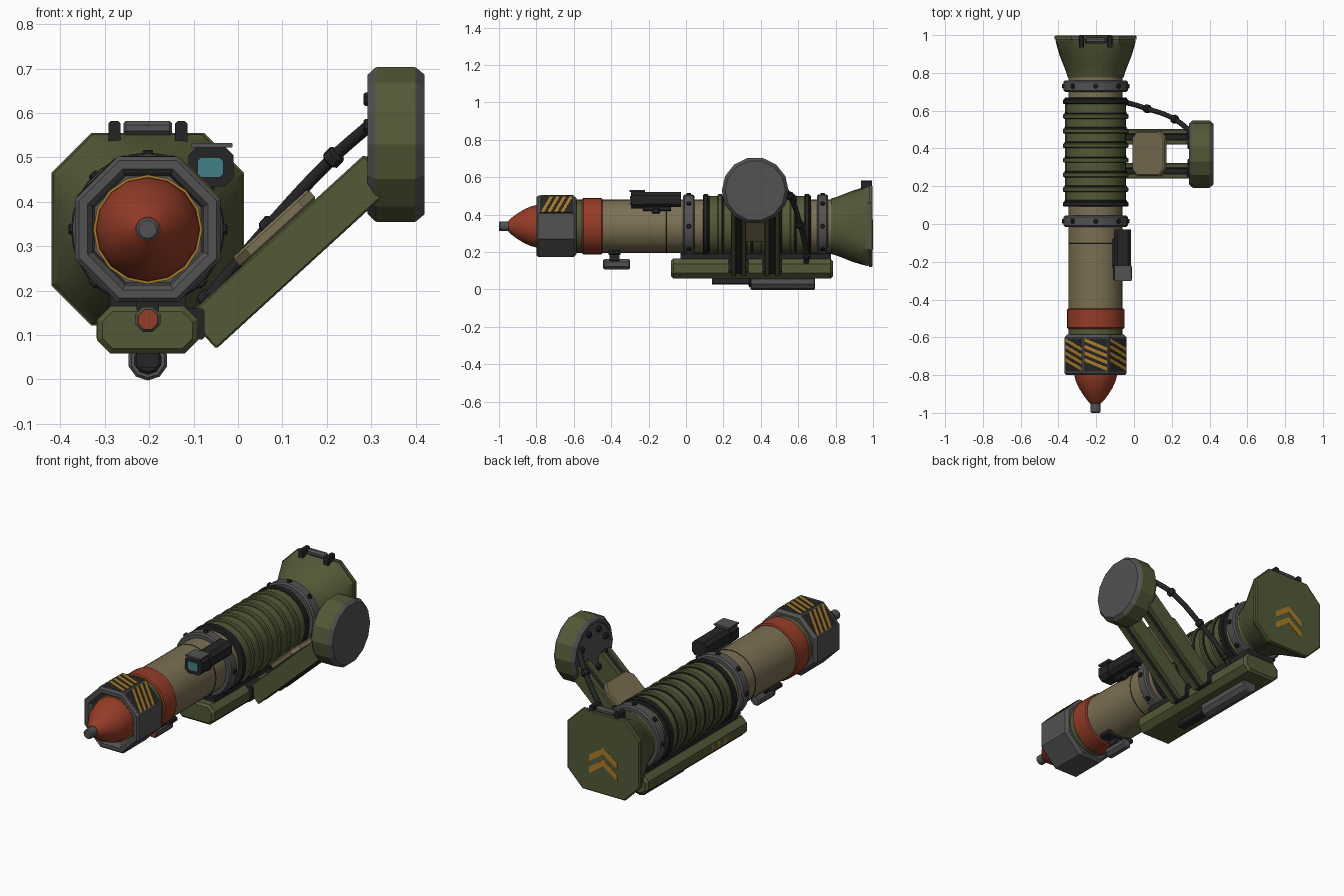
import bpy, bmesh, math
from mathutils import Vector as V

if "Cube" in bpy.data.objects:
    bpy.data.objects.remove(bpy.data.objects["Cube"])

CX, CZ = -0.203, 0.338
TUBE = (CX, 0, CZ)
Y = (0, 1, 0)


def mat(name, r, g, b):
    m = bpy.data.materials.new(name)
    m.diffuse_color = (r, g, b, 1)
    m.use_nodes = True
    m.node_tree.nodes["Principled BSDF"].inputs["Base Color"].default_value = m.diffuse_color
    return m


OLIVE = mat("olive", .085, .1, .038)
TAN = mat("tan", .2, .16, .088)
RED = mat("red", .3, .045, .02)
DARK = mat("dark", .017, .018, .017)
GREY = mat("grey", .085, .085, .085)
GOLD = mat("mustard", .4, .2, .02)
TEAL = mat("teal", .05, .22, .24)


def finish(name, bm, m, smooth=False, bevel=0):
    bmesh.ops.remove_doubles(bm, verts=bm.verts, dist=1e-5)
    bmesh.ops.recalc_face_normals(bm, faces=bm.faces)
    me = bpy.data.meshes.new(name)
    bm.to_mesh(me)
    bm.free()
    me.materials.append(m)
    if smooth:
        me.polygons.foreach_set("use_smooth", [True] * len(me.polygons))
        me.set_sharp_from_angle(angle=math.radians(32))
    ob = bpy.data.objects.new(name, me)
    bpy.context.collection.objects.link(ob)
    if bevel:
        b = ob.modifiers.new("bevel", "BEVEL")
        b.width, b.segments, b.angle_limit = bevel, 1, math.radians(50)
    return ob


def skin(name, rings, m, smooth):
    bm = bmesh.new()
    vs = [[bm.verts.new(p) for p in r] for r in rings]
    n = len(vs[0])
    for a, b in zip(vs, vs[1:]):
        for i in range(n):
            bm.faces.new((a[i], a[(i + 1) % n], b[(i + 1) % n], b[i]))
    for r, src in ((vs[0], rings[0]), (vs[-1], rings[-1])):
        if (src[0] - src[1]).length > 1e-4:
            bm.faces.new(r)
    return finish(name, bm, m, smooth)


def lathe(name, prof, m, n=28, origin=TUBE, axis=Y):
    """Revolve (distance, radius) pairs; octagon radii are across flats."""
    q = V((0, 0, 1)).rotation_difference(V(axis))
    k, ph = (1 / math.cos(math.pi / n), math.pi / n) if n < 16 else (1, 0)
    rings = []
    for t, r in prof:
        rings.append([V(origin) + q @ V((k * r * math.cos(ph + i * math.tau / n),
                      k * r * math.sin(ph + i * math.tau / n), t)) for i in range(n)])
    return skin(name, rings, m, n >= 16)


def band(name, y0, y1, r, m, c=.006, **kw):
    return lathe(name, [(y0, r - c), (y0 + c, r), (y1 - c, r), (y1, r - c)], m, **kw)


def prism(name, pts, vec, m, bevel=0):
    bm = bmesh.new()
    f = bm.faces.new([bm.verts.new(p) for p in pts])
    ex = bmesh.ops.extrude_face_region(bm, geom=[f])["geom"]
    bmesh.ops.translate(bm, vec=vec, verts=[g for g in ex if isinstance(g, bmesh.types.BMVert)])
    if len(bm.faces) == len(pts) + 1:
        bm.faces.new([v for v in bm.verts if v.co in [V(p) for p in pts]])
    return finish(name, bm, m, bevel=bevel)


def chamfered(x0, x1, z0, z1, c):
    return [(x0 + c, z0), (x1 - c, z0), (x1, z0 + c), (x1, z1 - c),
            (x1 - c, z1), (x0 + c, z1), (x0, z1 - c), (x0, z0 + c)]


def block(name, x0, x1, y0, y1, z0, z1, m, c=.006, bevel=0):
    return prism(name, [(x, y0, z) for x, z in chamfered(x0, x1, z0, z1, c)], (0, y1 - y0, 0), m, bevel)


# Launch tube and warhead
lathe("nose_cone", [(-.95, .028), (-.935, .043), (-.91, .062), (-.87, .088), (-.83, .106),
                    (-.79, .116), (-.74, .12), (-.68, .12)], RED, n=16)
band("nose_tip", -1, -.94, .026, GREY, n=16)
lathe("nose_seal", [(-.775, .117), (-.775, .123), (-.76, .123), (-.76, .117)], GOLD, n=16)
lathe("muzzle_collar", [(-.7, .12), (-.785, .125), (-.8, .136), (-.8, .155), (-.79, .164),
                        (-.6, .164), (-.585, .15), (-.585, .13)], GREY, n=8)
band("muzzle_neck", -.6, -.54, .143, OLIVE)
band("red_band", -.555, -.447, .152, RED)
lathe("launch_tube", [(-.46, .143), (.8, .143)], TAN)
lathe("tube_seam", [(-.106, .1435), (-.105, .1445), (-.102, .1445), (-.101, .1435)], DARK)
band("ribbed_sleeve", .095, .66, .161, OLIVE)
for i in range(8):
    y = .105 + i * .0775
    band("sleeve_rib", y - .013, y + .013, .173, DARK if i in (0, 7) else OLIVE, c=.005)
    band("rib_groove", y + .013, y + .021, .165, DARK, c=.002)

# Clamp rings with bolts
for y in (.015, .73):
    band("clamp_ring", y - .03, y + .03, .17, GREY, c=.008)
    for i in range(8):
        a = i * math.pi / 4
        band("clamp_bolt", .16, .179, .012, DARK, c=.003, n=8, origin=(CX, y, CZ),
             axis=(math.cos(a), 0, math.sin(a)))

# Hazard panels on the three upper collar faces
for deg in (45, 90, 135):
    a = math.radians(deg)
    nrm, tan = V((math.cos(a), 0, math.sin(a))), V((-math.sin(a), 0, math.cos(a)))

    def at(y, s, h):
        return V((CX, y, CZ)) + nrm * h + tan * s
    prism("hazard_panel", [at(-.78, -.062, .163), at(-.605, -.062, .163),
                           at(-.605, .062, .163), at(-.78, .062, .163)], nrm * .002, DARK)
    for i in range(4):
        y = -.777 + i * .035
        prism("hazard_stripe", [at(y, -.06, .1645), at(y + .018, -.06, .1645),
                                at(y + .068, .06, .1645), at(y + .05, .06, .1645)], nrm * .002, GOLD)

# Flared rear end blending from round to a chamfered square, plus lid
H, C = .217, .09
corner = math.degrees(math.atan2(H - C, H))
angles = [q * 90 + d for q in range(4) for d in (0, corner / 2, corner, 45, 90 - corner, 90 - corner / 2)]


def flare_ring(y, r, t):
    pts = []
    for d in angles:
        c, s = math.cos(math.radians(d)), math.sin(math.radians(d))
        sq = r / max(abs(c), abs(s), (abs(c) + abs(s)) / (2 - C / H))
        rad = (1 - t) * r + t * sq
        pts.append(V((CX + rad * c, y, CZ + rad * s)))
    return pts


skin("rear_flare", [flare_ring(*p) for p in ((.775, .148, 0), (.8, .155, 0), (.84, .17, .15),
     (.89, .19, .4), (.94, .205, .75), (.972, .213, 1))], OLIVE, True)
skin("lid_gasket", [flare_ring(.97, .209, 1), flare_ring(.98, .209, 1)], GREY, False)
skin("rear_lid", [flare_ring(.978, .217, 1), flare_ring(.994, .217, 1), flare_ring(.998, .212, 1)], OLIVE, False)
for z in (.315, .25):
    prism("lid_chevron", [(CX - .085, .9975, z - .035), (CX, .9975, z + .025), (CX + .085, .9975, z - .035),
                          (CX + .085, .9975, z), (CX, .9975, z + .06), (CX - .085, .9975, z)], (0, .0025, 0), GOLD)
for s in (-1, 1):
    x = CX + s * .075
    block("hinge_lug", x - .014, x + .014, .935, .995, .53, .582, DARK)
band("hinge_pin", -.055, .055, .016, GREY, n=8, origin=(CX, .972, .566), axis=(1, 0, 0))

# Sight
block("sight_body", -.105, -.015, -.27, -.028, .44, .52, DARK, c=.018)
block("sight_front", -.111, -.01, -.295, -.225, .434, .525, DARK, c=.02)
block("sight_hood", -.105, -.012, -.302, -.22, .522, .532, GREY, c=.002)
block("sight_lens", -.091, -.033, -.299, -.29, .455, .5, TEAL, c=.008)
block("sight_mount", -.125, -.06, -.23, -.08, .42, .45, DARK)
band("sight_knob", .405, .44, .022, DARK, n=8, origin=(-.075, -.16, 0), axis=(0, 0, 1))

# Base housing under the tube
block("base_housing", -.317, -.09, -.08, .785, .058, .165, OLIVE, c=.03, bevel=.012)
block("saddle_rail", CX - .085, CX + .085, -.03, .775, .15, .195, DARK)
band("under_cylinder", .345, .69, .043, GREY, n=10, origin=(CX, 0, .043))
band("under_recess", .335, .348, .03, DARK, n=10, origin=(CX, 0, .043))
block("under_slot", CX - .025, CX + .025, .14, .35, .027, .07, DARK)
for i in range(3):
    y = .12 + i * .055
    pts = [(0, -.018), (-.02, 0), (0, .018), (.016, .018), (-.004, 0), (.016, -.018)]
    prism("housing_chevron", [(-.3165, y + dy, .11 + dz) for dy, dz in pts], (-.0015, 0, 0), GOLD)

# Small front lamp hanging below the tube
band("lamp_body", -.44, -.3, .028, GREY, n=8, origin=(CX, 0, .135))
lathe("lamp_lens", [(-.445, .022), (-.43, .022)], RED, n=8, origin=(CX, 0, .135))
block("lamp_post", CX - .025, CX + .025, -.41, -.355, .15, .21, DARK)
block("lamp_strap", CX - .085, CX + .085, -.415, -.35, .185, .21, DARK)

# Two slanted arms: twin rails with a recessed core
d = V((.385, 0, .352)).normalized()
up = V((-d.z, 0, d.x))
foot = V((-.082, 0, .105))


def arm_bar(name, y0, y1, h, lo, hi, off, m, bevel=0):
    p = foot + up * off + V((0, y0, 0))
    prism(name, [p + d * lo - up * h, p + d * hi - up * h, p + d * hi + up * h, p + d * lo + up * h],
          (0, y1 - y0, 0), m, bevel)


for y in (.24, .42):
    for k in (0, .055):
        arm_bar("arm_rail", y + k, y + k + .027, .049, 0, .54, 0, OLIVE, .004)
    arm_bar("arm_core", y + .02, y + .062, .036, .005, .53, 0, DARK)
    block("arm_foot", -.15, -.075, y - .012, y + .094, .09, .16, DARK)

# Tan chamfered cushion lying on the arms
pad_c = foot + up * .048 + d * .28 + V((0, .373, 0))
prism("arm_cushion", [pad_c + d * a + V((0, b, 0)) for a, b in chamfered(-.115, .115, -.118, .118, .035)],
      up * .03, TAN, .006)

# Round shoulder disc
DISC = (0, .37, .529)
X = (1, 0, 0)
lathe("shoulder_disc", [(.308, .172), (.312, .174), (.398, .174), (.402, .172)], OLIVE, n=14, origin=DISC, axis=X)
lathe("disc_outer_pad", [(.395, .172), (.402, .172), (.42, .157)], GREY, n=14, origin=DISC, axis=X)
lathe("disc_inner_rim", [(.315, .172), (.308, .172), (.292, .157), (.292, .143), (.3, .14)],
      GREY, n=14, origin=DISC, axis=X)
for i in range(8):
    a = (i + .5) * math.pi / 4
    band("disc_bolt", .282, .303, .015, DARK, c=.004, n=8, axis=X,
         origin=(0, .37 + .11 * math.cos(a), .529 + .11 * math.sin(a)))

# Cable from housing to disc
path = [(-.11, .64, .13), (-.07, .645, .18), (.07, .61, .345), (.215, .555, .5), (.3, .49, .575)]
cu = bpy.data.curves.new("cable", "CURVE")
cu.dimensions, cu.bevel_depth, cu.bevel_resolution, cu.resolution_u = "3D", .014, 2, 6
sp = cu.splines.new("BEZIER")
sp.bezier_points.add(len(path) - 1)
for bp, p in zip(sp.bezier_points, path):
    bp.co, bp.handle_left_type, bp.handle_right_type = p, "AUTO", "AUTO"
cu.materials.append(DARK)
bpy.context.collection.objects.link(bpy.data.objects.new("cable", cu))
for i in (1, 2, 3):
    band("cable_collar", -.016, .016, .021, DARK, n=8, origin=path[i], axis=V(path[i + 1]) - V(path[i - 1]))
